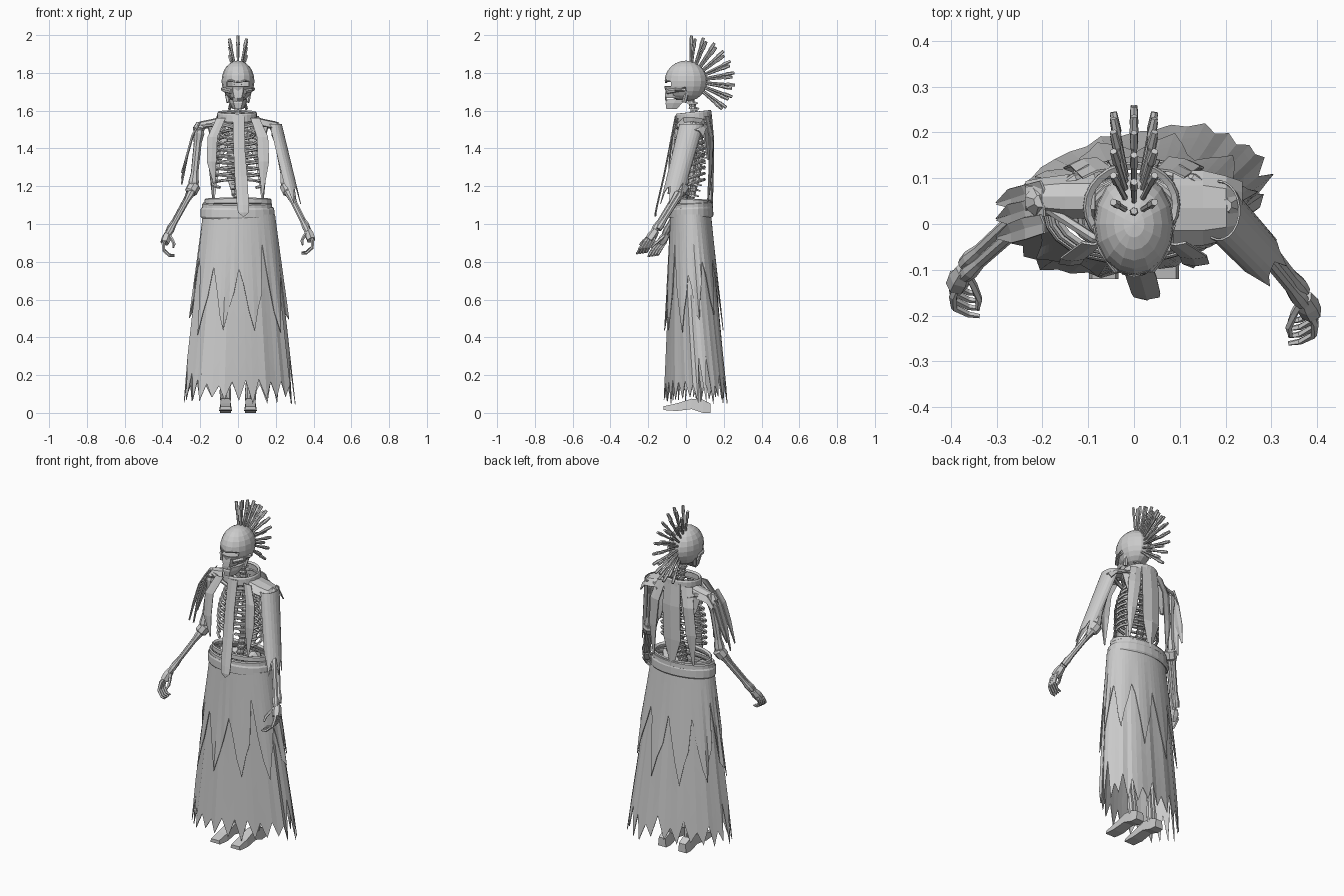
import bpy, bmesh, math, random
from mathutils import Vector as V

random.seed(4)
old = bpy.data.objects.get("Cube")
if old:
    bpy.data.objects.remove(old)

grey = bpy.data.materials.new("pale_grey")
grey.use_nodes = True
tint = (0.6, 0.6, 0.6, 1)
grey.diffuse_color = tint
grey.node_tree.nodes["Principled BSDF"].inputs["Base Color"].default_value = tint


def finish(name, bm, thick=0):
    bmesh.ops.recalc_face_normals(bm, faces=bm.faces)
    mesh = bpy.data.meshes.new(name)
    bm.to_mesh(mesh)
    bm.free()
    mesh.materials.append(grey)
    ob = bpy.data.objects.new(name, mesh)
    bpy.context.collection.objects.link(ob)
    if thick:
        mod = ob.modifiers.new("thickness", "SOLIDIFY")
        mod.thickness, mod.offset = thick, 0


def loft(bm, rings, closed=True, caps=True):
    rows = [[bm.verts.new(p) for p in ring] for ring in rings]
    n = len(rows[0])
    for a, b in zip(rows, rows[1:]):
        for i in range(n if closed else n - 1):
            j = (i + 1) % n
            bm.faces.new((a[i], a[j], b[j], b[i]))
    if closed and caps:
        bm.faces.new(rows[0])
        bm.faces.new(rows[-1])


def tube(bm, pts, radii, sides=6):
    pts = [V(p) for p in pts]
    rings = []
    for i, p in enumerate(pts):
        d = (pts[min(i + 1, len(pts) - 1)] - pts[max(i - 1, 0)]).normalized()
        u = d.cross(V((0.3, 1, 0.2))).normalized()
        w = d.cross(u)
        r = radii[i] if isinstance(radii, (list, tuple)) else radii
        rings.append([p + r * (u * math.cos(t) + w * math.sin(t))
                      for t in (math.tau * k / sides for k in range(sides))])
    loft(bm, rings)


def bone(bm, a, b, r):
    a, b = V(a), V(b)
    tube(bm, [a, a.lerp(b, .1), a.lerp(b, .25), a.lerp(b, .75), a.lerp(b, .9), b],
         [r, r * 1.3, r * .9, r * .85, r * 1.2, r], 8)


def ribbon(name, pts, width, across=(1, 0, 0)):
    """Ragged hanging strip that narrows to a torn point."""
    bm, side = bmesh.new(), V(across).normalized()
    pts = [V(p) for p in pts]
    rings = []
    for i, p in enumerate(pts):
        w = width / 2 * (0.12 if i == len(pts) - 1 else random.uniform(.85, 1.1))
        bulge = V((side.y, -side.x, 0)) * width * .08
        rings.append([p - side * w, p + bulge, p + side * w])
    loft(bm, rings, closed=False)
    finish(name, bm, .005)


def box_rings(name, rings):
    """Loft of tapered sections: z, half width, front y, back y."""
    bm = bmesh.new()
    loft(bm, [[(-w, b, z), (-w * .9, (f + b) / 2, z), (-w * .5, f, z),
               (w * .5, f, z), (w * .9, (f + b) / 2, z), (w, b, z)] for z, w, f, b in rings])
    finish(name, bm)


# Skull: hollow cranium with open eye sockets, then cheeks and jaws
bm = bmesh.new()
bmesh.ops.create_uvsphere(bm, u_segments=16, v_segments=12, radius=1)
for v in bm.verts:
    x, y, z = v.co
    front = 1 + .25 * max(0, -y) * max(0, -z)
    v.co = V((x * .084, y * .11 * front, z * .105 + 1.757))
holes = [f for f in bm.faces if f.calc_center_median().y < -.05
         and .015 < abs(f.calc_center_median().x) < .064
         and 1.72 < f.calc_center_median().z < 1.75]
bmesh.ops.delete(bm, geom=holes, context="FACES")
finish("cranium", bm, .006)
box_rings("upper_jaw", [(1.722, .055, -.106, -.04), (1.695, .05, -.11, -.03), (1.668, .038, -.112, -.04)])
box_rings("lower_jaw", [(1.66, .05, -.1, -.005), (1.64, .045, -.108, -.02), (1.608, .028, -.104, -.05)])
bm = bmesh.new()
for k in range(-3, 4):
    tube(bm, [(k * .008, -.107, 1.672), (k * .008, -.105, 1.65)], .0045, 4)
finish("teeth", bm)
bm = bmesh.new()
for s in (-1, 1):
    tube(bm, [(s * .08, 0, 1.715), (s * .068, -.055, 1.708), (s * .035, -.1, 1.7)], .012)
    tube(bm, [(s * .06, .005, 1.7), (s * .05, -.01, 1.645)], .012)
    tube(bm, [(s * .06, -.07, 1.757), (s * .035, -.1, 1.76), (0, -.106, 1.752)], .007)
finish("cheeks_and_brows", bm)

# Fan of head spikes in three rows
bm = bmesh.new()
for row in (-1, 0, 1):
    for k in range(9):
        a = math.radians(88 - k * 15.5 - abs(row) * 5)
        d = V((row * .2, math.cos(a), math.sin(a))).normalized()
        o = V((0, .02, 1.757))
        tip = .24 - .01 * abs(row)
        tube(bm, [o + d * .08, o + d * (tip - .05), o + d * (tip - .04), o + d * tip],
             [.006, .007, .01, .008])
finish("head_spikes", bm)

# Spine, ribs, breastbone, shoulder girdle and pelvis
bm = bmesh.new()
for k in range(24):
    z = 1.03 + k * .029
    y = .04 + .035 * math.sin((z - 1.17) * 7.5)
    tube(bm, [(0, y, z), (0, y, z + .011), (0, y, z + .026)], [.022, .017, .022], 8)
    tube(bm, [(0, y, z + .01), (0, y + .035, z)], [.009, .004], 4)
    tube(bm, [(-.035, y + .012, z + .01), (.035, y + .012, z + .01)], .005, 4)
finish("spine", bm)
bm = bmesh.new()
for k in range(9):
    z = 1.5 - k * .033
    rx = .075 + .06 * math.sin(math.pi * min(k + 1, 6) / 12)
    for s in (-1, 1):
        end = 172 if k < 7 else 135
        arc = [math.radians(8 + (end - 8) * i / 10) for i in range(11)]
        tube(bm, [(s * rx * math.sin(t), .02 + .078 * math.cos(t), z - .025 * (1 - math.cos(t)))
                  for t in arc], .008, 5)
finish("ribs", bm)
bm = bmesh.new()
tube(bm, [(0, -.05, 1.5), (0, -.06, 1.4), (0, -.06, 1.24)], [.022, .016, .01])
for s in (-1, 1):
    tube(bm, [(s * .01, -.045, 1.51), (s * .09, -.03, 1.53), (s * .19, .035, 1.52)], .011)
    tube(bm, [(s * .05, .11, 1.47), (s * .13, .1, 1.53), (s * .2, .05, 1.52)], .011)
finish("breastbone_and_collarbones", bm)
for side, s in (("right", -1), ("left", 1)):
    bm = bmesh.new()
    loft(bm, [[(s * .05, .115, 1.5), (s * .1, .125, 1.52), (s * .16, .09, 1.52)],
              [(s * .06, .12, 1.42), (s * .1, .125, 1.43), (s * .14, .1, 1.44)],
              [(s * .085, .118, 1.34), (s * .095, .12, 1.34), (s * .105, .115, 1.34)]], closed=False)
    finish(side + "_shoulder_blade", bm, .01)
bm = bmesh.new()
for s in (-1, 1):
    tube(bm, [(0, .07, 1.05), (s * .07, .08, 1.08), (s * .12, .02, 1.1), (s * .09, -.02, 1.05),
              (s * .03, -.03, .99)], [.04, .03, .018, .022, .02])
finish("pelvis", bm)

# Arms and curled hands
arms = {"right": (-1, V((-.205, .05, 1.51)), V((-.238, .02, 1.19)), V((-.37, -.1, .95))),
        "left": (1, V((.2, .04, 1.51)), V((.258, -.02, 1.19)), V((.37, -.16, .965)))}
for side, (s, sh, el, wr) in arms.items():
    bm = bmesh.new()
    bone(bm, sh, el, .024)
    tube(bm, [sh + V((0, 0, .03)), sh, sh - V((0, 0, .03))], [.014, .035, .02], 8)
    for off in (V((0, .016, .008)), V((0, -.016, -.008))):
        bone(bm, el + off, wr + off * .8, .016)
    d = (wr - el).normalized()
    tube(bm, [el - d * .025, el - d * .015, el + d * .025, el + d * .035], [.024, .034, .034, .024], 8)
    finish(side + "_arm", bm)
    bm = bmesh.new()
    palm = wr + V((s * .018, -.035, -.05))
    tube(bm, [wr, wr.lerp(palm, .5), palm], [.02, .026, .024], 6)
    for k in range(4):
        base = palm + V((s * .008, .025 - k * .016, -.002 * k))
        mid = base + V((-s * .004, -.025, -.037))
        last = mid + V((-s * .03, -.014, -.026))
        tube(bm, [wr, base, mid, last, last + V((-s * .025, -.004, -.002))],
             [.008, .009, .008, .007, .005], 5)
    thumb = wr + V((-s * .02, -.035, -.03))
    tube(bm, [wr, thumb, thumb + V((-s * .012, -.03, -.025)), thumb + V((-s * .008, -.05, -.045))],
         [.01, .009, .008, .005], 5)
    finish(side + "_hand", bm)

# Legs and feet
for side, s in (("right", -1), ("left", 1)):
    cx = s * .066
    bm = bmesh.new()
    bone(bm, (s * .1, .03, 1.03), (s * .075, .03, .55), .024)
    for off in (-.012, .012):
        bone(bm, (s * .075 + off, .03, .55), (cx + off, .07, .06), .016)
    finish(side + "_leg", bm)
    bm = bmesh.new()
    loft(bm, [[(cx - w, y, lo), (cx + w, y, lo), (cx + w * .8, y, hi), (cx - w * .8, y, hi)]
              for y, w, lo, hi in ((-.12, .032, .015, .035), (-.05, .034, .01, .05),
                                   (.03, .03, .02, .075), (.09, .03, 0, .07), (.13, .026, 0, .05))])
    finish(side + "_foot", bm)


# Skirt: ragged inner layer and shorter outer panels, left side swept back
def skirt(name, hems, gap, flare, rows=7):
    n, bm = len(hems), bmesh.new()
    folds = [random.uniform(.97, 1.03) for _ in hems]
    rings = []
    for r in range(rows + 1):
        ring = []
        for k, hem in enumerate(hems):
            t, z = math.tau * k / n, 1.05 + (hem - 1.05) * r / rows
            f = 1.05 - z
            out = gap + flare * f
            swell = 1 + (folds[k] - 1) * min(1, f * 2)
            x = (.183 + .11 * f + out) * swell * math.cos(t)
            y = (.1 + .055 * f + out) * swell * math.sin(t)
            ring.append((x + .005, y + .025 + .027 * f + x * (.03 + .16 * f), z))
        rings.append(ring)
    loft(bm, rings, caps=False)
    finish(name, bm, .004)


hems = []
for k in range(48):
    notch = .3 if k in (1, 23, 25, 47) else random.uniform(.14, .23)
    hems.append(notch if k % 2 else random.uniform(.04, .09))
skirt("skirt_under_layer", hems, 0, 0)
hems = []
for k in range(10):
    tip, notch = random.uniform(.41, .52), random.uniform(.72, .92)
    hems += [tip, tip + .12, tip + .2, notch, tip + .24, tip + .1]
skirt("skirt_outer_panels", hems, .006, .014)

# Waist bands and stiff collar
for name, x, y, rx, ry, z, h, tilt in (("lower_waist_band", -.003, .028, .184, .105, 1.035, .05, .005),
                                      ("middle_waist_band", -.005, .03, .174, .1, 1.08, .028, .008),
                                      ("upper_waist_band", 0, .032, .166, .095, 1.105, .024, -.006),
                                      ("collar", -.005, .04, .095, .085, 1.545, .045, .01)):
    bm = bmesh.new()
    turn = [math.tau * k / 24 for k in range(24)]
    loft(bm, [[(x + (rx + e) * math.cos(t), y + (ry + e) * math.sin(t) + .03 * rx * math.cos(t),
                z + h * f + tilt * math.sin(t)) for t in turn]
              for f, e in ((0, 0), (.15, .005), (.85, .004), (1, 0))], caps=False)
    finish(name, bm, .014)

# Cloth strips hanging from the collar
ribbon("front_strip", [(.003, -.052, 1.57), (.006, -.085, 1.4), (.016, -.115, 1.25), (.026, -.15, 1.1),
                       (.028, -.158, 1.06), (.03, -.16, 1.04)], .062)
ribbon("right_chest_strip", [(-.09, -.04, 1.56), (-.135, -.075, 1.46), (-.14, -.085, 1.33), (-.125, -.08, 1.21)], .05)
ribbon("left_chest_strip", [(.09, -.04, 1.56), (.13, -.07, 1.46), (.135, -.085, 1.33), (.13, -.09, 1.16)], .055)
ribbon("back_strip", [(0, .125, 1.58), (0, .137, 1.45), (-.005, .135, 1.25), (0, .13, 1.08)], .115, (-1, 0, 0))
for side, s in (("right", -1), ("left", 1)):
    ribbon(side + "_back_strip", [(s * .08, .11, 1.57), (s * .11, .135, 1.46), (s * .125, .13, 1.3),
                                  (s * .13, .115, 1.12)], .065, (-1, s * .3, 0))


# Shoulder covers: broad on the left, a narrow band on the right
def shoulder(name, s, middle, reach):
    bm = bmesh.new()
    loft(bm, [[(s * x, middle + reach * shrink * f, z - drop)
               for f, drop in ((-1, .035), (-.6, .005), (0, 0), (.6, .008), (1, .04))]
              for x, z, shrink in ((.085, 1.565, 1), (.15, 1.55, 1), (.2, 1.54, .85), (.235, 1.5, .7))],
         closed=False)
    finish(name, bm, .006)


shoulder("left_shoulder_cloth", 1, .035, .08)
shoulder("right_shoulder_cloth", -1, .06, .045)

# Torn sleeve on the left arm, narrow strips on the right
bm, top, low, rings = bmesh.new(), V((.185, .03, 1.53)), V((.272, -.065, 1.17)), []
ends = [1.18 if k % 4 == 2 else random.uniform(.85, 1.02) for k in range(13)]
for r in range(6):
    ring = []
    for k, end in enumerate(ends):
        t = math.radians((k / 12 - .5) * 205 - 10)
        ring.append(top.lerp(low, r / 5 * end)
                    + V((math.cos(t) * .045, math.sin(t) * (.064 - .002 * r), 0)))
    rings.append(ring)
loft(bm, rings, closed=False)
finish("left_sleeve", bm, .004)
for place, y, z in (("front", 0, 1.24), ("middle", .04, 1.21), ("back", .075, 1.27)):
    ribbon("right_sleeve_strip_" + place, [(-.2, y, 1.54), (-.24, y - .01, 1.47), (-.27, y - .02, 1.36),
                                           (-.3, y - .03, z)], .045, (-.2, 1, 0))
